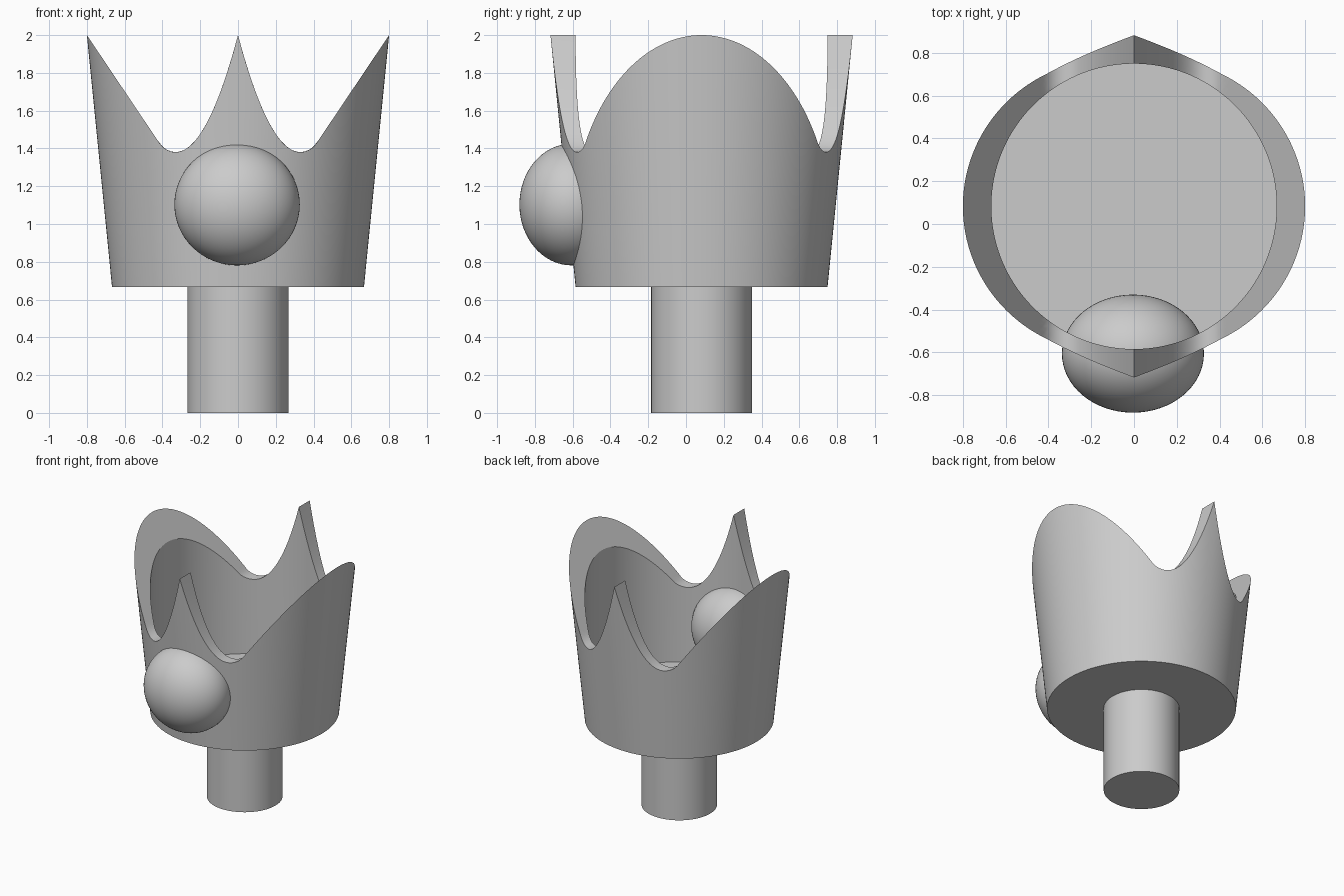
import bpy, bmesh, math

cube = bpy.data.objects.get("Cube")
if cube:
    bpy.data.objects.remove(cube, do_unlink=True)

# One plain grey for everything
grey = bpy.data.materials.new("plain grey")
grey.use_nodes = True
colour = (0.6, 0.6, 0.6, 1)
grey.diffuse_color = colour
grey.node_tree.nodes["Principled BSDF"].inputs["Base Color"].default_value = colour

CENTRE_Y = 0.0825
BASE, FLOOR, TOP = 0.667, 0.8, 2.0
R_BASE, R_TOP, R_INNER = 0.667, 0.8, 0.667
SEGMENTS, RIM_STEPS = 192, 4


def finish(obj):
    """Give the part its material and smooth shading with sharp corners."""
    obj.data.materials.clear()
    obj.data.materials.append(grey)
    bpy.ops.object.select_all(action="DESELECT")
    obj.select_set(True)
    bpy.context.view_layer.objects.active = obj
    bpy.ops.object.shade_smooth_by_angle(angle=math.radians(30))


def rim_height(x):
    """Crown outline from the front: curved centre spike, straight side peaks."""
    x = abs(x)
    valley_x, valley_z, join_x = 0.33, 1.38, 0.405
    bend = (TOP - valley_z) / valley_x ** 2
    if x < join_x:
        return valley_z + bend * (x - valley_x) ** 2
    join_z = valley_z + bend * (join_x - valley_x) ** 2
    return join_z + (TOP - join_z) * (x - join_x) / (R_TOP - join_x)


def outer_radius(z):
    return R_BASE + (R_TOP - R_BASE) * (z - BASE) / (TOP - BASE)


def wall_section(angle):
    """Radius and height pairs from the outer base over the rim to the floor."""
    c = math.cos(angle)
    r = R_TOP
    for _ in range(40):
        r = outer_radius(rim_height(r * c))
    points = [(R_BASE, BASE)]
    for i in range(RIM_STEPS + 1):
        rr = r + (R_INNER - r) * i / RIM_STEPS
        points.append((rr, rim_height(rr * c)))
    return points + [(R_INNER, FLOOR)]


# Crown cup: flared outside, straight inside, scalloped rim
bm = bmesh.new()
columns = []
for s in range(SEGMENTS):
    a = 2 * math.pi * s / SEGMENTS
    columns.append([bm.verts.new((r * math.cos(a), r * math.sin(a), z))
                    for r, z in wall_section(a)])
for s, col in enumerate(columns):
    nxt = columns[(s + 1) % SEGMENTS]
    for i in range(len(col) - 1):
        bm.faces.new((col[i], nxt[i], nxt[i + 1], col[i + 1]))
bm.faces.new([col[0] for col in reversed(columns)])
bm.faces.new([col[-1] for col in columns])
bmesh.ops.recalc_face_normals(bm, faces=bm.faces)
mesh = bpy.data.meshes.new("crown_cup")
bm.to_mesh(mesh)
bm.free()
crown = bpy.data.objects.new("crown_cup", mesh)
crown.location.y = CENTRE_Y
bpy.context.collection.objects.link(crown)
finish(crown)

# Stem, reaching into the thick base
STEM_TOP = 0.7
bpy.ops.mesh.primitive_cylinder_add(vertices=96, radius=0.267, depth=STEM_TOP,
                                    location=(0, CENTRE_Y, STEM_TOP / 2))
stem = bpy.context.object
stem.name = "stem"
finish(stem)

# Rounded jewel set through the front wall
bpy.ops.mesh.primitive_uv_sphere_add(segments=64, ring_count=32, radius=1,
                                     location=(-0.005, -0.606, 1.103))
jewel = bpy.context.object
jewel.name = "front_jewel"
jewel.scale = (0.332, 0.276, 0.322)
finish(jewel)
